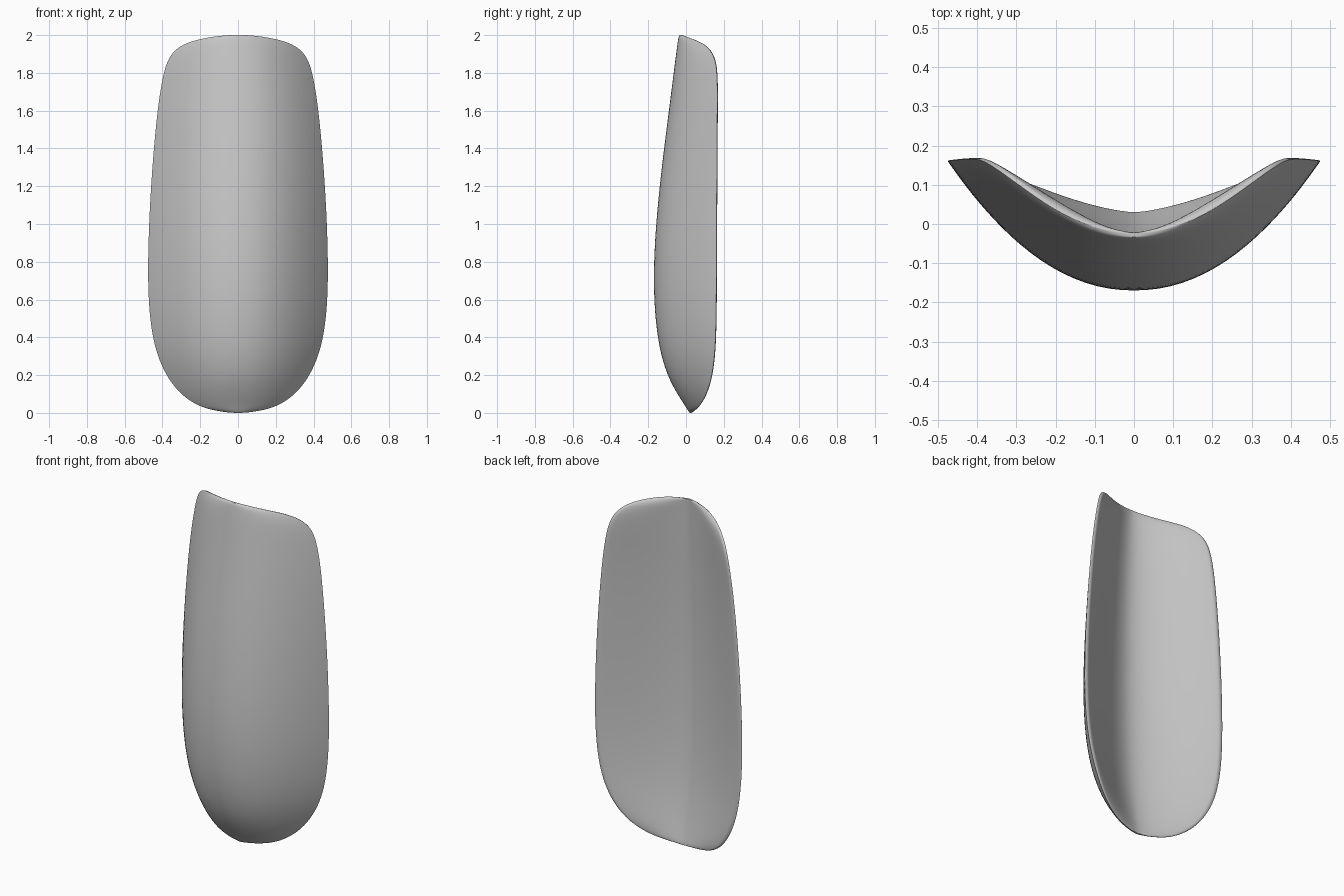
import bpy, bmesh, math

cube = bpy.data.objects.get("Cube")
if cube:
    bpy.data.objects.remove(cube, do_unlink=True)

# Key sections from bottom to top: height, half width, rim y, front y, back y
SECTIONS = [
    (-.003, 0, .023, .023, .03),
    (.012, .12, .045, .01, .03),
    (.038, .21, .072, -.005, .025),
    (.1, .303, .108, -.045, .012),
    (.2, .38, .138, -.098, -.006),
    (.35, .442, .155, -.142, -.027),
    (.57, .473, .16, -.168, -.044),
    (.85, .476, .161, -.169, -.053),
    (1.2, .461, .163, -.14, -.053),
    (1.55, .432, .165, -.097, -.042),
    (1.76, .402, .166, -.07, -.032),
    (1.88, .368, .153, -.055, -.027),
    (1.947, .3, .104, -.046, -.024),
    (1.979, .2, .034, -.041, -.022),
    (1.996, .1, -.01, -.037, -.021),
    (2.002, 0, -.028, -.032, -.022),
]
STEPS = 6      # rows between key sections
SMOOTHING = 12
COLUMNS = 24   # half the columns across the width


def mirrored(row):
    return (row[0], -row[1], *row[2:])


def spline(a, b, c, d, t):
    return b + t / 2 * (c - a + t * (2 * a - 5 * b + 4 * c - d + t * (3 * (b - c) + d - a)))


def smooth_rows(keys):
    """Interpolate the sections and even them out, mirroring the width past both ends."""
    pts = [mirrored(keys[1]), *keys, mirrored(keys[-2])]
    rows = []
    for i in range(len(keys) - 1):
        for s in range(STEPS):
            rows.append([spline(*q, s / STEPS) for q in zip(*pts[i:i + 4])])
    rows.append(keys[-1])
    for _ in range(SMOOTHING):
        padded = [mirrored(rows[1]), *rows, mirrored(rows[-2])]
        rows = [[(a + 2 * b + c) / 4 for a, b, c in zip(*padded[i:i + 3])]
                for i in range(len(rows))]
    return rows


def valley(u):
    """Soft V of the hollow back, levelling off into a narrow rim."""
    k = .35
    v = min(abs(u) / .96, 1)
    g = (math.hypot(v, k) - k) / (math.hypot(1, k) - k)
    return g + .1 * g * g * (1 - g)


def section(row):
    """Closed loop: across the front, then back along the hollow side."""
    z, w, rim, front, back = row
    us = [math.sin(math.pi / 2 * i / COLUMNS) for i in range(-COLUMNS, COLUMNS + 1)]
    loop = [(u * w, front + (rim - front) * abs(u) ** 2.1, z) for u in us]
    for u in reversed(us[1:-1]):
        lip = .012 * min(1, w / .3) * math.sqrt(1 - u * u) * abs(u)
        loop.append((u * w, back + (rim - back) * valley(u) + lip, z))
    return loop


# Curved shell
bm = bmesh.new()
loops = [[bm.verts.new(p) for p in section(r)] for r in smooth_rows(SECTIONS)]
for lower, upper in zip(loops, loops[1:]):
    n = len(lower)
    for i in range(n):
        j = (i + 1) % n
        bm.faces.new((lower[i], lower[j], upper[j], upper[i]))
bmesh.ops.remove_doubles(bm, verts=bm.verts, dist=.0004)
bmesh.ops.recalc_face_normals(bm, faces=bm.faces)
mesh = bpy.data.meshes.new("curved_shell")
bm.to_mesh(mesh)
bm.free()
shell = bpy.data.objects.new("curved_shell", mesh)
bpy.context.collection.objects.link(shell)

# Plain grey
grey = bpy.data.materials.new("plain_grey")
grey.use_nodes = True
colour = (.58, .58, .58, 1)
grey.diffuse_color = colour
grey.node_tree.nodes["Principled BSDF"].inputs["Base Color"].default_value = colour
mesh.materials.append(grey)

# Smooth surface with a crisp rim
bpy.ops.object.select_all(action="DESELECT")
shell.select_set(True)
bpy.context.view_layer.objects.active = shell
bpy.ops.object.shade_smooth_by_angle(angle=math.radians(60))
